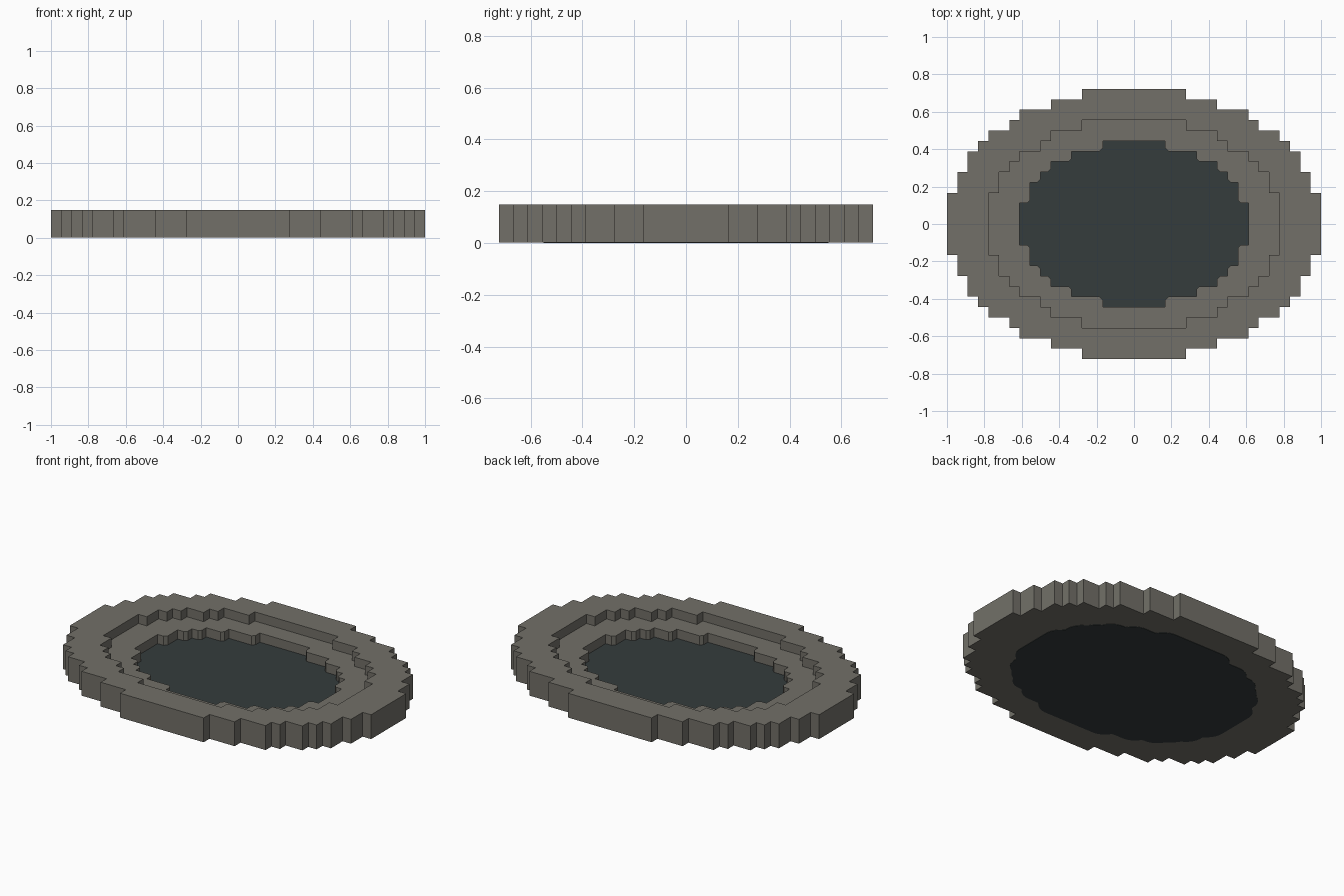
import bpy
import bmesh
import math

cube = bpy.data.objects.get("Cube")
if cube:
    bpy.data.objects.remove(cube, do_unlink=True)

U = 1 / 18            # one grid step of the stepped outlines
RIM_TOP = 0.148
LEDGE_TOP = 0.093
WATER_TOP = 0.038
STONE_BOTTOM = 0.002  # the water base shows just proud of the stone

# Convex corners of one quarter of each stepped oval, in grid steps
OUTER = [(18, 3), (17, 5), (16, 7), (15, 8), (14, 9), (12, 10), (11, 11), (8, 12), (5, 13)]
MIDDLE = [(14, 3), (13, 5), (12, 6), (11, 7), (9, 8), (8, 9), (5, 10)]
INNER = [(11, 2), (10, 4), (9, 5), (8, 6), (6, 7), (3, 8)]


def material(name, color):
    mat = bpy.data.materials.new(name)
    mat.use_nodes = True
    mat.diffuse_color = (*color, 1)
    bsdf = next(n for n in mat.node_tree.nodes if n.type == "BSDF_PRINCIPLED")
    bsdf.inputs["Base Color"].default_value = (*color, 1)
    bsdf.inputs["Roughness"].default_value = 0.9
    return mat


def stepped_oval(corners, chamfer=0.0):
    """Closed stepped outline, mirrored from one quarter."""
    quarter = []
    for i, (x, y) in enumerate(corners):
        quarter.append((x, y))
        if i + 1 < len(corners):
            nx = corners[i + 1][0]
            if chamfer:
                quarter += [(nx, y + chamfer), (nx + chamfer, y)][::-1]
            else:
                quarter.append((nx, y))
    left = [(-x, y) for x, y in reversed(quarter)]
    half = quarter + left
    return [(x * U, y * U) for x, y in half + [(-x, -y) for x, y in half]]


def swollen_oval(corners, margin, count=288):
    """Outline lying a fixed distance outside a stepped oval, with round lobes."""
    def distance(x, y):
        return min(math.hypot(max(abs(x) - cx, 0), max(abs(y) - cy, 0)) for cx, cy in corners)

    points = []
    for i in range(count):
        a = math.tau * i / count
        low, high = 0.0, 20.0
        for _ in range(24):
            mid = (low + high) / 2
            if distance(mid * math.cos(a), mid * math.sin(a)) <= margin:
                low = mid
            else:
                high = mid
        points.append((low * math.cos(a) * U, low * math.sin(a) * U))
    return points


def slab(name, outlines, bottom, top, mat):
    """Extrude a flat shape; a second outline becomes a hole."""
    bm = bmesh.new()
    edges = []
    for outline in outlines:
        verts = [bm.verts.new((x, y, bottom)) for x, y in outline]
        edges += [bm.edges.new((v, verts[i - 1])) for i, v in enumerate(verts)]
    bmesh.ops.triangle_fill(bm, use_beauty=True, use_dissolve=False, edges=edges, normal=(0, 0, 1))
    raised = bmesh.ops.extrude_face_region(bm, geom=bm.faces[:], use_keep_orig=True)
    for v in raised["geom"]:
        if isinstance(v, bmesh.types.BMVert):
            v.co.z = top
    bmesh.ops.recalc_face_normals(bm, faces=bm.faces[:])
    mesh = bpy.data.meshes.new(name)
    bm.to_mesh(mesh)
    bm.free()
    mesh.materials.append(mat)
    obj = bpy.data.objects.new(name, mesh)
    bpy.context.collection.objects.link(obj)
    return obj


stone = material("grey stone", (0.17, 0.163, 0.14))
water = material("dark water", (0.035, 0.045, 0.046))

# Raised stone rim around the outside
slab("outer_rim", [stepped_oval(OUTER), stepped_oval(MIDDLE)], STONE_BOTTOM, RIM_TOP, stone)

# Lower stone ledge inside the rim
slab("inner_ledge", [stepped_oval(MIDDLE), stepped_oval(INNER, 0.3)], STONE_BOTTOM, LEDGE_TOP, stone)

# Pool of water, tucked under the ledge
slab("water_pool", [swollen_oval(INNER, 1.9)], 0.0, WATER_TOP, water)
